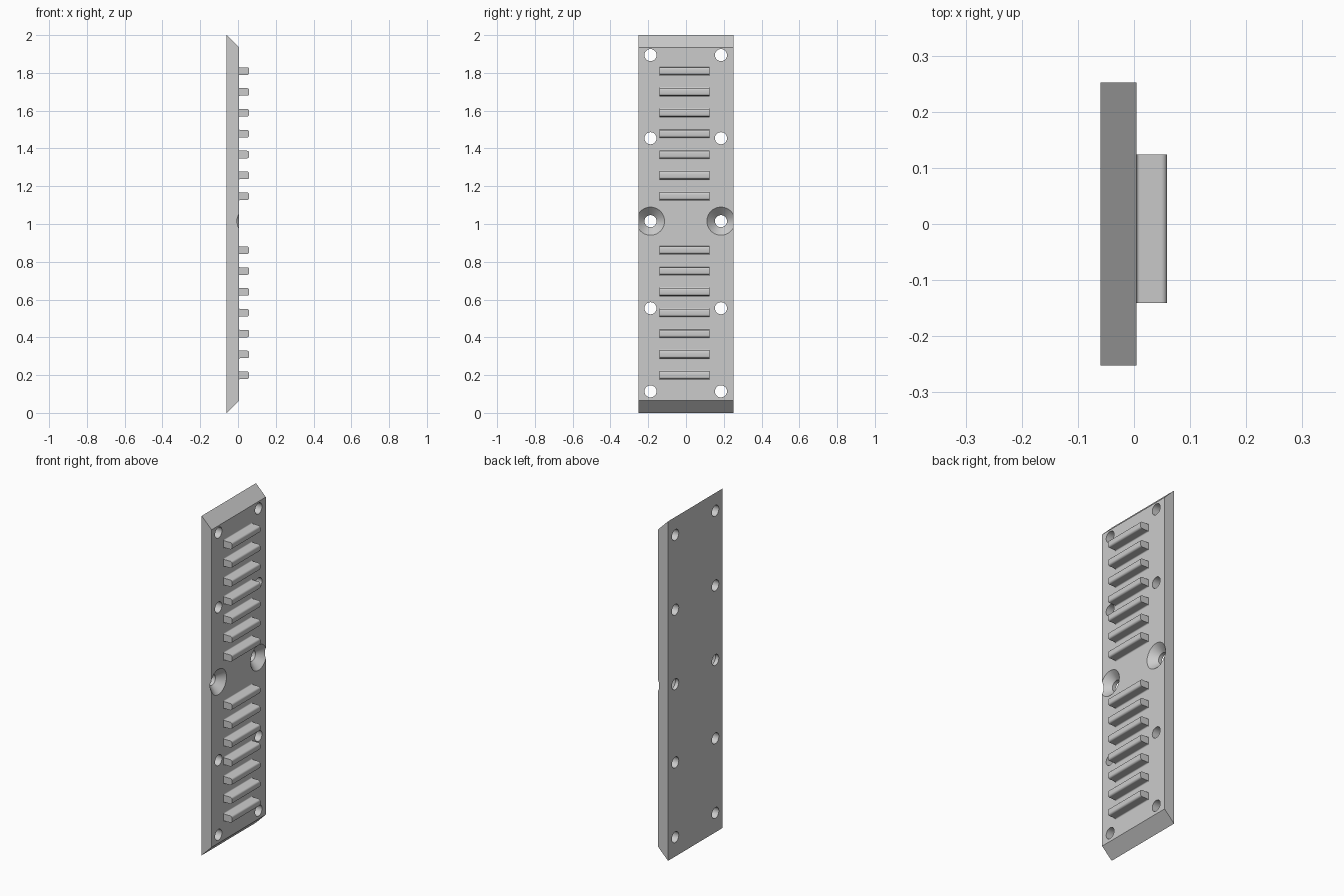
import bpy, bmesh
from math import sin, cos, pi

if "Cube" in bpy.data.objects:
    bpy.data.objects.remove(bpy.data.objects["Cube"])

grey = bpy.data.materials.new("light_grey")
grey.use_nodes = True
grey.diffuse_color = (0.6, 0.6, 0.6, 1)
grey.node_tree.nodes["Principled BSDF"].inputs["Base Color"].default_value = (0.6, 0.6, 0.6, 1)

BACK, FACE, TIP = -0.06, 0.0045, 0.059
HALF_WIDTH = 0.2525


def finish(bm, name):
    bmesh.ops.recalc_face_normals(bm, faces=bm.faces)
    mesh = bpy.data.meshes.new(name)
    bm.to_mesh(mesh)
    bm.free()
    mesh.materials.append(grey)
    obj = bpy.data.objects.new(name, mesh)
    bpy.context.collection.objects.link(obj)
    return obj


def extrude_y(name, profile, y0, y1):
    """Extrude an (x, z) profile along y."""
    bm = bmesh.new()
    face = bm.faces.new([bm.verts.new((x, y0, z)) for x, z in profile])
    new = bmesh.ops.extrude_face_region(bm, geom=[face])["geom"]
    verts = [v for v in new if isinstance(v, bmesh.types.BMVert)]
    bmesh.ops.translate(bm, verts=verts, vec=(0, y1 - y0, 0))
    return finish(bm, name)


def add_lathe(bm, profile, y, z, sides=40):
    """Closed solid turned about an x axis from (x, radius) points."""
    rings = [[bm.verts.new((x, y + r * cos(2 * pi * i / sides), z + r * sin(2 * pi * i / sides)))
              for i in range(sides)] for x, r in profile]
    for a, b in zip(rings, rings[1:]):
        for i in range(sides):
            j = (i + 1) % sides
            bm.faces.new((a[i], a[j], b[j], b[i]))
    bm.faces.new(rings[0])
    bm.faces.new(rings[-1])


def smooth(obj):
    bpy.ops.object.select_all(action="DESELECT")
    obj.select_set(True)
    bpy.context.view_layer.objects.active = obj
    bpy.ops.object.shade_smooth_by_angle(angle=pi / 6)


# Back plate with both ends cut at 45 degrees
slope = FACE - BACK
plate = extrude_y("back_plate", [(BACK, 0), (FACE, slope), (FACE, 2 - slope), (BACK, 2)],
                  -HALF_WIDTH, HALF_WIDTH)

# Screw holes, the middle pair countersunk through the plate edges
HOLE, SINK = 0.032, 0.0745
bm = bmesh.new()
for y in (-0.188, 0.185):
    for z in (0.114, 0.554, 1.454, 1.894):
        add_lathe(bm, [(BACK - 0.05, HOLE), (FACE + 0.05, HOLE)], y, z)
    add_lathe(bm, [(BACK - 0.05, HOLE), (FACE - SINK + HOLE, HOLE),
                   (FACE + 0.02, SINK + 0.02)], y, 1.015)
cutter = finish(bm, "hole_cutter")
cutter.hide_render = True

cut = plate.modifiers.new("holes", "BOOLEAN")
cut.operation = "DIFFERENCE"
cut.solver = "EXACT"
cut.object = cutter
bpy.context.view_layer.objects.active = plate
bpy.ops.object.modifier_apply(modifier=cut.name)
bpy.data.objects.remove(cutter)
smooth(plate)

# Rib cross-section: flared foot and rounded tip
HALF, FLARE, ROUND = 0.02, 0.006, 0.011
steps = [i * pi / 10 for i in range(6)]
half = [(FACE - 0.002, HALF + FLARE)]
half += [(FACE + FLARE * (1 - cos(a)), HALF + FLARE * (1 - sin(a))) for a in steps]
half += [(TIP - ROUND * (1 - sin(a)), HALF - ROUND * (1 - cos(a))) for a in steps]
section = half + [(x, -h) for x, h in reversed(half)]

# Two groups of seven ribs
for group, start in (("lower", 0.199), ("upper", 1.147)):
    for i in range(7):
        z = start + i * 0.1104
        rib = extrude_y(f"{group}_rib_{i + 1}", [(x, z + h) for x, h in section], -0.1405, 0.1235)
        smooth(rib)
